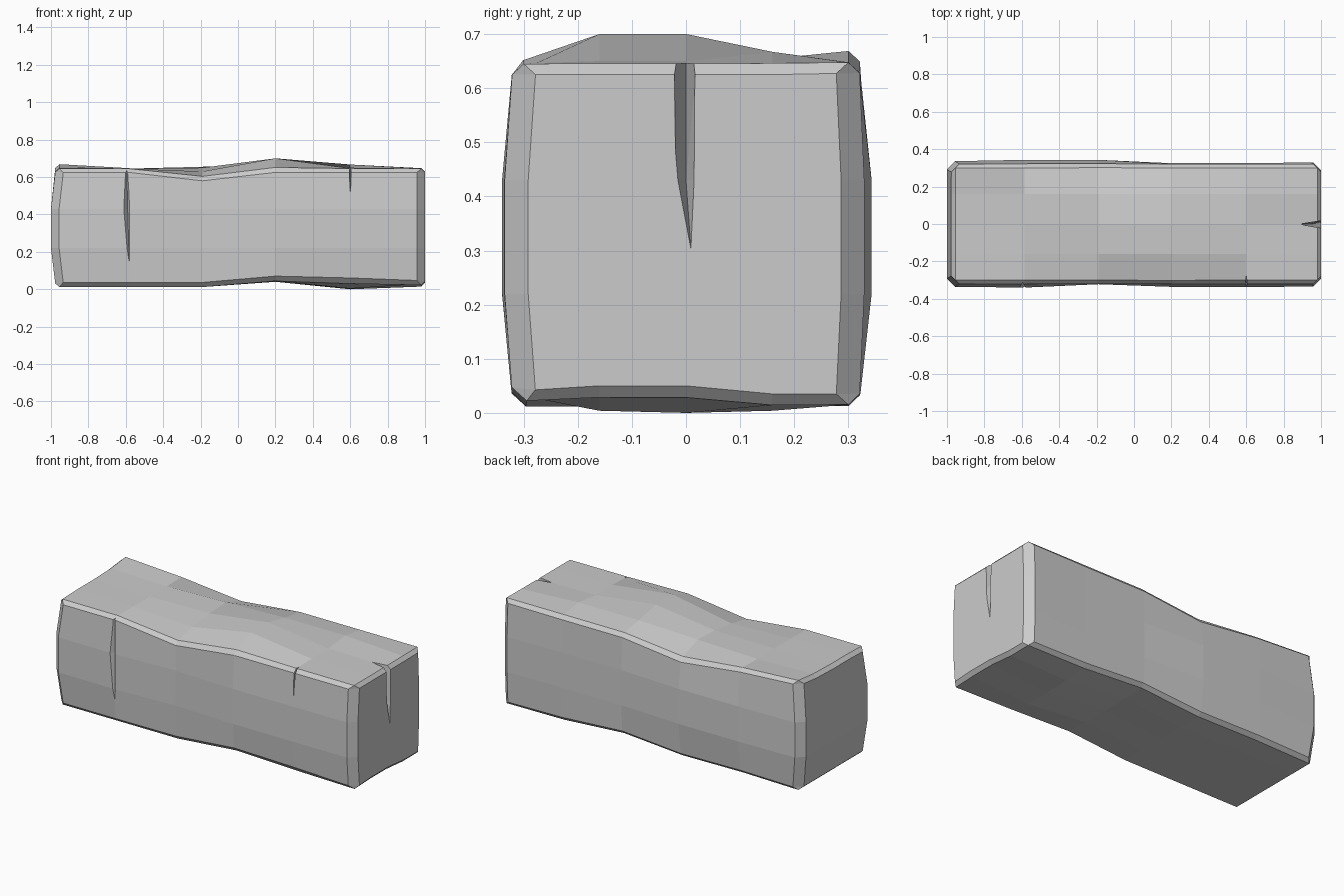
import bpy, bmesh

if "Cube" in bpy.data.objects:
    bpy.data.objects.remove(bpy.data.objects["Cube"])

XS = [-1.0, -0.585, -0.19, 0.2, 0.6, 1.0]
YS = [-0.32, -0.16, 0.0, 0.16, 0.32]
ZS = [0.0, 0.22, 0.43, 0.645]

# Worn heights of the upper and lower faces, one row per y station
TOP = [[.645, .645, .60, .645, .645, .645],
       [.65, .645, .63, .70, .65, .645],
       [.65, .645, .65, .70, .65, .645],
       [.655, .645, .655, .667, .667, .645],
       [.672, .648, .602, .645, .645, .648]]
BOTTOM = [[.012, .012, .012, .045, .035, .02],
          [.012, .012, .012, .04, .004, .03],
          [.012, .012, .015, .04, .0, .03],
          [.012, .015, .015, .04, .004, .015],
          [.012, .02, .015, .045, .02, .015]]
FRONT = [-.335, -.34, -.322, -.336, -.336, -.335]
BACK = [.335, .343, .343, .325, .325, .33]


def place(i, j, k):
    x, y, z = XS[i], YS[j], ZS[k]
    if k == 3:
        z = TOP[j][i]
    elif k == 0:
        z = BOTTOM[j][i]
    mid = k in (1, 2)
    if mid and j == 0:
        y = FRONT[i]
    if mid and j == 4:
        y = BACK[i]
    if i == 0 and not mid:
        x = -.975
    return x, y, z


# Stone block: a gridded box shell
bm = bmesh.new()
grid, idx = {}, {}


def vert(key):
    if key not in grid:
        grid[key] = bm.verts.new(place(*key))
        idx[grid[key]] = key
    return grid[key]


N = (5, 4, 3)
for axis in range(3):
    u, v = [a for a in range(3) if a != axis]
    for side in (0, N[axis]):
        for a in range(N[u]):
            for b in range(N[v]):
                quad = []
                for da, db in ((0, 0), (1, 0), (1, 1), (0, 1)):
                    key = [0, 0, 0]
                    key[axis], key[u], key[v] = side, a + da, b + db
                    quad.append(vert(tuple(key)))
                bm.faces.new(quad)
bmesh.ops.recalc_face_normals(bm, faces=bm.faces)

# Chipped edges: wide on the upright corners, narrow elsewhere
weight = bm.edges.layers.float.new("bevel_weight_edge")
for e in bm.edges:
    p, q = idx[e.verts[0]], idx[e.verts[1]]
    outer = [a for a in range(3) if p[a] == q[a] and p[a] in (0, N[a])]
    if len(outer) == 2:
        w = 0.4
        if outer == [0, 1]:
            w = 1.0 if {p[2], q[2]} == {1, 2} else 0.8
        elif outer == [1, 2] and p[1] == 0 and p[2] == 0 and min(p[0], q[0]) == 3:
            w = 0.9
        e[weight] = w
mesh = bpy.data.meshes.new("stone_block")
bm.to_mesh(mesh)
bm.free()
block = bpy.data.objects.new("stone_block", mesh)
bpy.context.collection.objects.link(block)
bev = block.modifiers.new("chipped_edges", 'BEVEL')
bev.limit_method = 'WEIGHT'
bev.width = 0.05
bev.segments = 1


# Cracks: tapering wedges defined by top triangle, middle triangle and tip
def crack(name, top, middle, tip):
    cm = bmesh.new()
    a = [cm.verts.new(p) for p in top]
    b = [cm.verts.new(p) for p in middle]
    t = cm.verts.new(tip)
    cm.faces.new(a)
    for n in range(3):
        m = (n + 1) % 3
        cm.faces.new((a[n], b[n], b[m]))
        cm.faces.new((a[n], b[m], a[m]))
        cm.faces.new((b[n], t, b[m]))
    bmesh.ops.recalc_face_normals(cm, faces=cm.faces)
    me = bpy.data.meshes.new(name)
    cm.to_mesh(me)
    cm.free()
    ob = bpy.data.objects.new(name, me)
    bpy.context.collection.objects.link(ob)
    ob.hide_render = True
    ob.hide_set(True)
    cut = block.modifiers.new(name, 'BOOLEAN')
    cut.object = ob
    cut.operation = 'DIFFERENCE'
    cut.solver = 'EXACT'


crack("end_crack_cutter",
      [(1.03, -.028, .72), (1.03, .026, .72), (.87, 0, .72)],
      [(1.03, -.024, .43), (1.03, .024, .43), (.95, 0, .43)],
      (1.005, .01, .29))
crack("front_right_crack_cutter",
      [(.585, -.36, .70), (.615, -.36, .70), (.6, -.26, .70)],
      [(.592, -.36, .6), (.608, -.36, .6), (.6, -.29, .6)],
      (.602, -.34, .47))
crack("front_left_crack_cutter",
      [(-.64, -.36, .66), (-.575, -.36, .66), (-.595, -.312, .66)],
      [(-.625, -.36, .43), (-.572, -.36, .43), (-.59, -.31, .43)],
      (-.58, -.337, .09))
